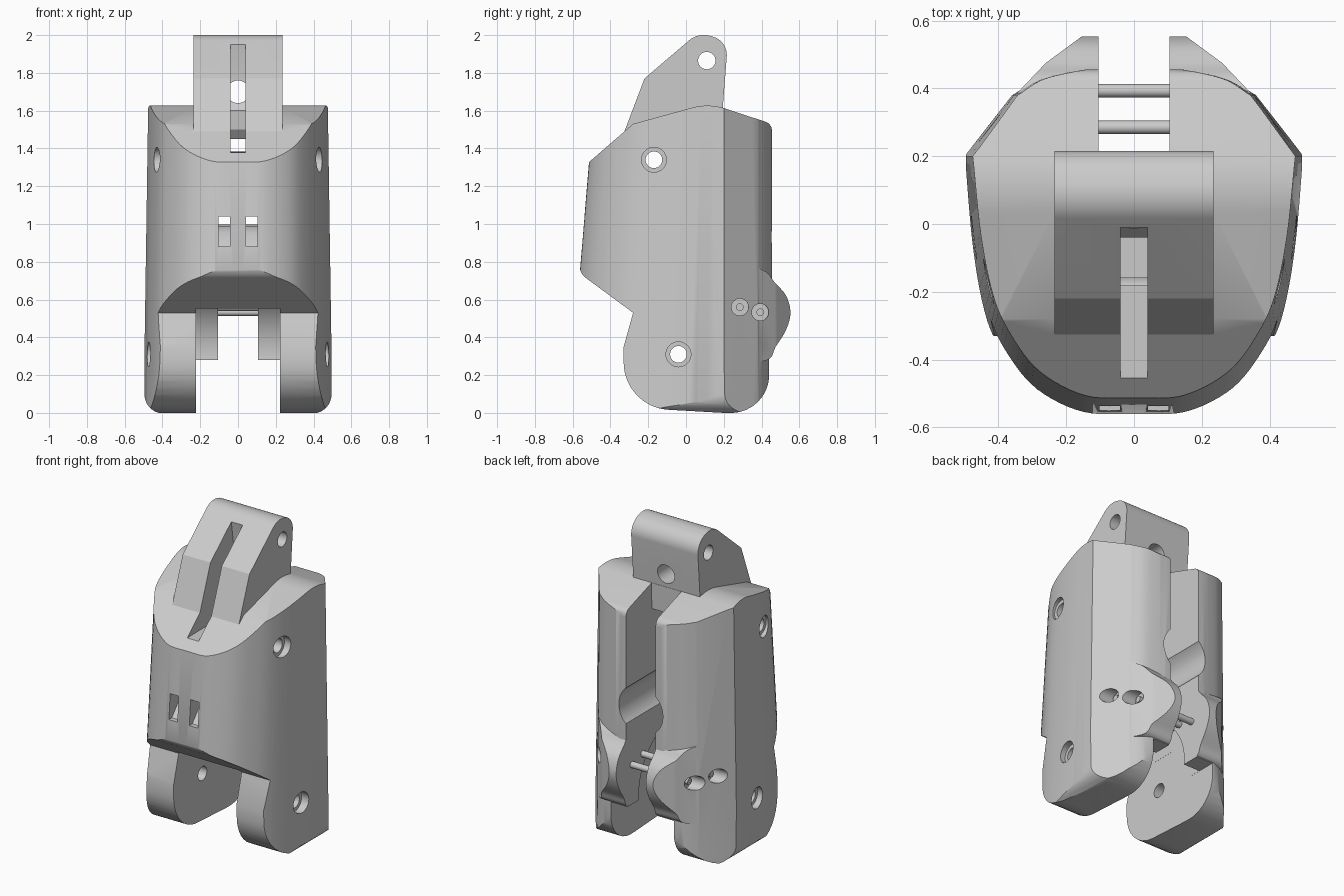
import bpy, bmesh, math
from mathutils import Vector

cube = bpy.data.objects.get("Cube")
if cube:
    bpy.data.objects.remove(cube, do_unlink=True)

grey = bpy.data.materials.new("plain grey")
grey.use_nodes = True
grey.diffuse_color = (0.6, 0.6, 0.6, 1)
grey.node_tree.nodes["Principled BSDF"].inputs["Base Color"].default_value = (0.6, 0.6, 0.6, 1)


def rounded(points, steps=10):
    """Closed polygon; a third value on a point is its fillet radius."""
    out = []
    for i, p in enumerate(points):
        c = Vector(p[:2])
        if len(p) < 3:
            out.append(c)
            continue
        r = p[2]
        a = (Vector(points[i - 1][:2]) - c).normalized()
        b = (Vector(points[(i + 1) % len(points)][:2]) - c).normalized()
        half = a.angle(b) / 2
        mid = c + (a + b).normalized() * (r / math.sin(half))
        start = (c + a * (r / math.tan(half)) - mid).normalized()
        end = (c + b * (r / math.tan(half)) - mid).normalized()
        for k in range(steps + 1):
            out.append(mid + start.lerp(end, k / steps).normalized() * r)
    return out


def smooth_path(points, steps=6):
    """Catmull-Rom curve through the points."""
    p = [Vector(q) for q in points]
    p = [2 * p[0] - p[1]] + p + [2 * p[-1] - p[-2]]
    out = []
    for i in range(1, len(p) - 2):
        a, b, c, d = p[i - 1:i + 3]
        for k in range(steps):
            t = k / steps
            out.append((2 * b + (c - a) * t + (2 * a - 5 * b + 4 * c - d) * t * t
                        + (3 * b - a - 3 * c + d) * t ** 3) / 2)
    return out + [p[-2]]


def prism(name, points, axis, lo, hi):
    """Extrude a 2D outline along an axis."""
    place = {"x": lambda p, h: (h, p[0], p[1]),
             "y": lambda p, h: (p[0], h, p[1]),
             "z": lambda p, h: (p[0], p[1], h)}[axis]
    bm = bmesh.new()
    rings = [[bm.verts.new(place(p, h)) for p in points] for h in (lo, hi)]
    n = len(points)
    for ring in rings:
        bm.faces.new(ring)
    for i in range(n):
        j = (i + 1) % n
        bm.faces.new((rings[0][i], rings[0][j], rings[1][j], rings[1][i]))
    bmesh.ops.recalc_face_normals(bm, faces=bm.faces)
    mesh = bpy.data.meshes.new(name)
    bm.to_mesh(mesh)
    bm.free()
    mesh.materials.append(grey)
    ob = bpy.data.objects.new(name, mesh)
    bpy.context.collection.objects.link(ob)
    return ob


def rod(name, centre, radius, axis, lo, hi, sides=32):
    ring = [(centre[0] + radius * math.cos(math.tau * k / sides),
             centre[1] + radius * math.sin(math.tau * k / sides)) for k in range(sides)]
    return prism(name, ring, axis, lo, hi)


def combine(target, tool, operation):
    mod = target.modifiers.new("combine", "BOOLEAN")
    mod.operation, mod.solver, mod.object = operation, "EXACT", tool
    bpy.context.view_layer.objects.active = target
    bpy.ops.object.modifier_apply(modifier=mod.name)
    bpy.data.objects.remove(tool, do_unlink=True)


def cut(tool):
    combine(body, tool, "DIFFERENCE")


def mirrored(half):
    return half + [Vector((-p[0], p[1])) for p in reversed(half) if abs(p[0]) > 1e-5]


def taper(ob):
    """Lean the curved front back and the sides in with height."""
    for v in ob.data.vertices:
        v.co.x *= 1 - 0.03 * v.co.z
        if v.co.y < 0.2:
            v.co.y = 0.2 + (v.co.y - 0.2) * (1 - 0.11 * (v.co.z - 0.8))


# Main shell: side outline, plan outline and front outline intersected
side = rounded([(-0.565, 1.283), (-0.28, 1.53), (0.12, 1.64, 0.3), (0.455, 1.53, 0.05),
                (0.455, 0.35), (0.44, 0.3), (0.44, 0.0, 0.2), (0.2, 0.0),
                (-0.33, 0.03, 0.25), (-0.33, 0.35), (-0.28, 0.53), (-0.565, 0.74, 0.09)])
body = prism("finger_body", side, "x", -0.7, 0.7)

front_curve = smooth_path([(0, -0.557), (0.15, -0.55), (0.29, -0.48), (0.38, -0.37),
                           (0.435, -0.25), (0.475, -0.05), (0.5, 0.2)])
back_curve = smooth_path([(0.36, 0.38), (0.27, 0.43), (0.1, 0.462), (0, 0.463)])
plan = prism("plan", mirrored(front_curve + back_curve), "z", -0.1, 1.9)
taper(plan)
combine(body, plan, "INTERSECT")

front = rounded([(-0.495, -0.003, 0.1), (0.495, -0.003, 0.1), (0.495, 2.1), (-0.495, 2.1)])
combine(body, prism("front", front, "y", -0.8, 0.8), "INTERSECT")

# Rear knuckle that carries the two small pins
bump = smooth_path([(0.25, 0.8), (0.41, 0.755), (0.47, 0.69), (0.53, 0.62), (0.553, 0.53),
                    (0.53, 0.44), (0.475, 0.35), (0.43, 0.28), (0.25, 0.26)])
knuckle = prism("knuckle", bump, "x", -0.45, 0.45)
wedge = [Vector(p) for p in ((0.48, 0.2), (0.355, 0.375), (0.26, 0.475), (0.15, 0.556))]
combine(knuckle, prism("wedge", mirrored(wedge), "z", 0, 1), "INTERSECT")
combine(body, knuckle, "UNION")

# Upper hinge tower
tower = rounded([(-0.345, 1.44), (-0.22, 1.77), (0.065, 2.014, 0.12), (0.222, 1.969, 0.1),
                 (0.192, 1.58), (0.19, 1.4)])
combine(body, prism("tower", tower, "x", -0.235, 0.235), "UNION")

# Rear slot running the whole height
slot = [(0, -0.2), (0, 1.45), (0.194, 1.45), (0.196, 1.62), (0.24, 1.72), (0.8, 1.72), (0.8, -0.2)]
cut(prism("rear_slot", slot, "x", -0.105, 0.105))

# Fork opening between the two lower lugs
cut(prism("fork_gap", [(-0.7, -0.2), (0.8, -0.2), (0.8, 0.28), (0.25, 0.28), (0.1, 0.515),
                       (-0.7, 0.515)], "x", -0.222, 0.222))
cut(rod("fork_round", (-0.04, 0.31), 0.365, "x", -0.2215, 0.2215, 48))

# Cable groove in the tower, its rear outlet and the wide bore
groove = [(-0.8, 1.375), (0.03, 1.385), (0.02, 1.44), (-0.03, 1.5), (-0.04, 1.6), (0.015, 1.68),
          (0.015, 1.78), (-0.01, 1.95), (-0.05, 2.1), (-0.8, 2.1)]
cut(prism("cable_groove", groove, "x", -0.04, 0.04))
cut(rod("tower_outlet", (0, 1.7), 0.06, "y", -0.02, 0.5))
cut(rod("wide_bore", (0, 0.93), 0.155, "y", -0.25, 0.7, 40))

# Pair of front windows with ramped floors
window = [(-0.8, 0.88), (-0.52, 0.88), (-0.46, 0.95), (-0.38, 0.99), (-0.2, 1.0),
          (-0.2, 1.04), (-0.8, 1.04)]
for s in (-1, 1):
    cut(prism("window", window, "x", *sorted((s * 0.042, s * 0.102))))

# Hinge holes with counterbores
cut(rod("tower_hole", (0.11, 1.865), 0.046, "x", -0.5, 0.5))
for centre, depth in (((-0.17, 1.34), 0.4), ((-0.04, 0.31), 0.43)):
    cut(rod("hinge_hole", centre, 0.044, "x", -0.7, 0.7))
    for s in (-1, 1):
        cut(rod("counterbore", centre, 0.066, "x", *sorted((s * depth, s * 0.7))))

# Small pins across the rear slot, seated in round pockets
parts = [body]
for name, centre, depth in (("front_pin", (0.285, 0.56), 0.36), ("rear_pin", (0.393, 0.533), 0.28)):
    for s in (-1, 1):
        cut(rod("pocket", centre, 0.045, "x", *sorted((s * depth, s * 0.7))))
    parts.append(rod(name, centre, 0.02, "x", -depth - 0.02, depth + 0.02, 20))

for ob in parts:
    bpy.ops.object.select_all(action="DESELECT")
    ob.select_set(True)
    bpy.context.view_layer.objects.active = ob
    bpy.ops.object.shade_smooth_by_angle(angle=math.radians(28))
